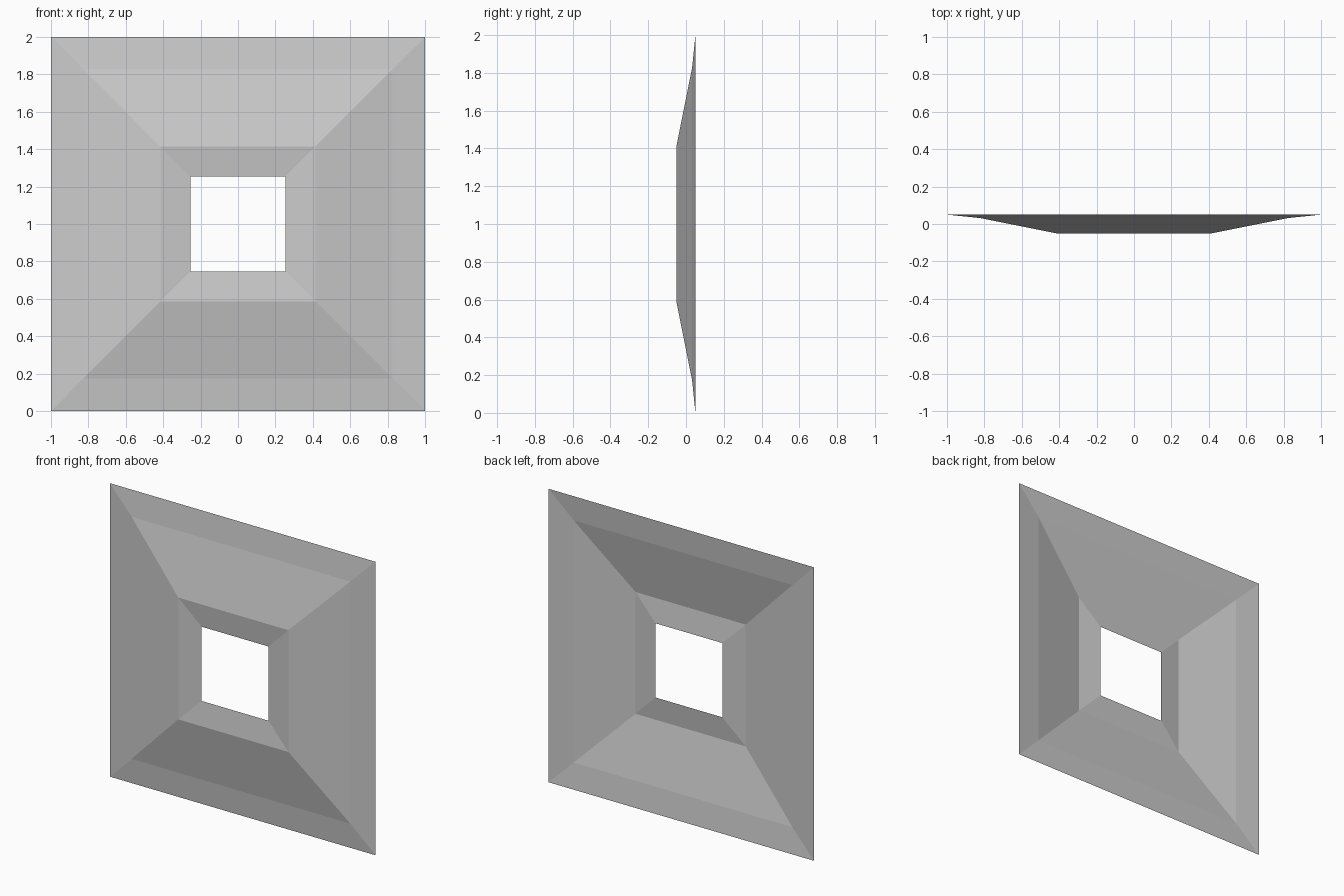
import bpy
import bmesh

if "Cube" in bpy.data.objects:
    bpy.data.objects.remove(bpy.data.objects["Cube"])

# Plain grey finish
grey = bpy.data.materials.new("grey")
grey.diffuse_color = (0.6, 0.6, 0.6, 1.0)
grey.use_nodes = True
grey.node_tree.nodes["Principled BSDF"].inputs["Base Color"].default_value = grey.diffuse_color

# Square rings from outer rim to central opening: (half width, depth)
PROFILE = [(1.0, 0.05), (0.825, 0.032), (0.415, -0.05), (0.253, -0.031)]
CORNERS = [(-1, -1), (1, -1), (1, 1), (-1, 1)]

bm = bmesh.new()
rings = [[bm.verts.new((sx * h, y, 1 + sz * h)) for sx, sz in CORNERS]
         for h, y in PROFILE]

# Sloping bands, open at the back, facing the front
for outer, inner in zip(rings, rings[1:]):
    for i in range(4):
        j = (i + 1) % 4
        bm.faces.new((outer[i], outer[j], inner[j], inner[i]))

mesh = bpy.data.meshes.new("square_trim_plate")
bm.to_mesh(mesh)
bm.free()
mesh.materials.append(grey)
plate = bpy.data.objects.new("square_trim_plate", mesh)
bpy.context.collection.objects.link(plate)
